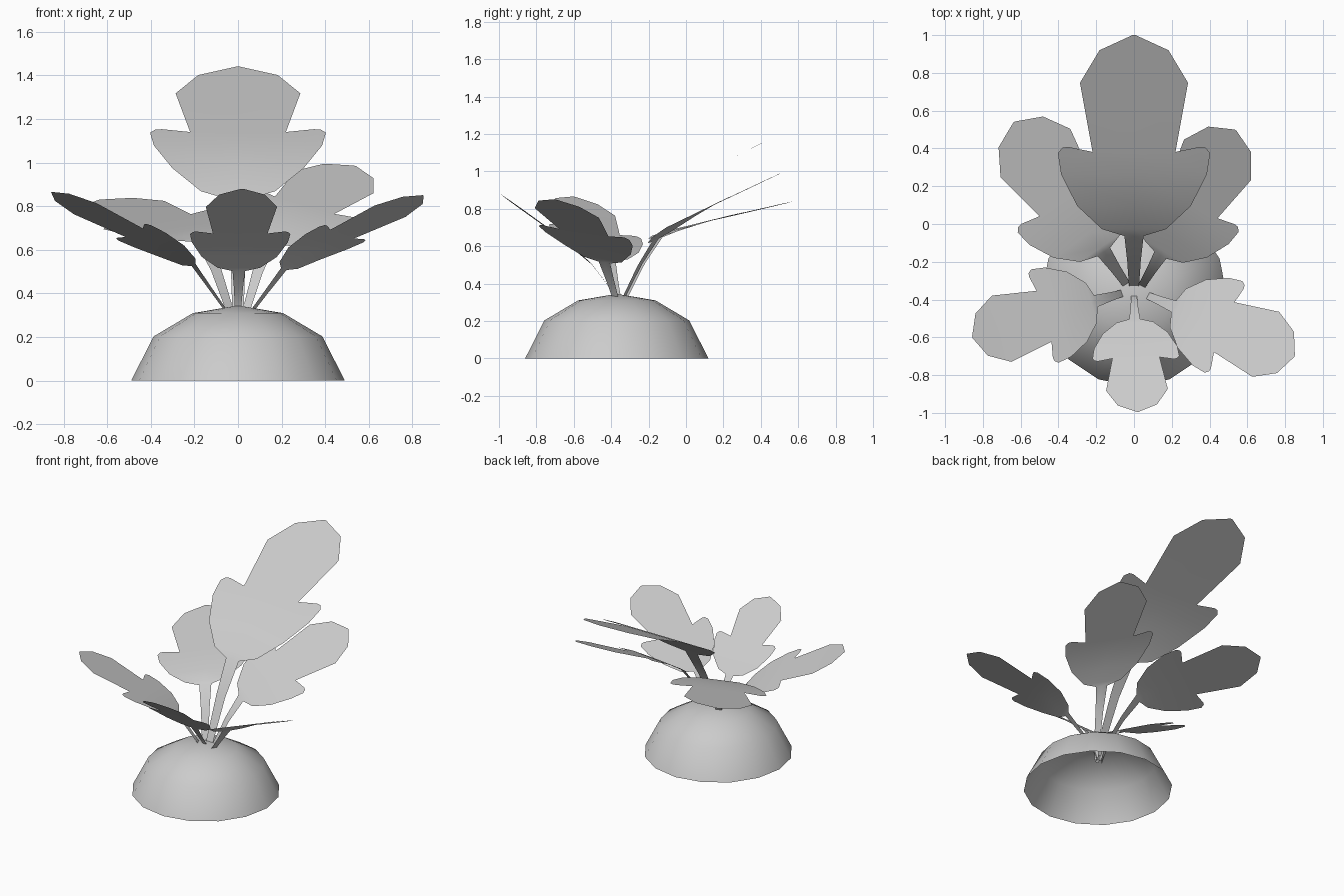
import bpy, math

if "Cube" in bpy.data.objects:
    bpy.data.objects.remove(bpy.data.objects["Cube"])

def add_mesh(name, verts, faces):
    me = bpy.data.meshes.new(name)
    me.from_pydata(verts, [], faces)
    me.update()
    ob = bpy.data.objects.new(name, me)
    bpy.context.collection.objects.link(ob)
    for p in me.polygons:
        p.use_smooth = True
    return ob

# Soil mound: open dome turned from a profile
def mound(cy=-0.37, sides=16):
    verts, faces = [], []
    rings = [(0.49, 0), (0.387, 0.203), (0.207, 0.31)]
    for r, z in rings:
        for i in range(sides):
            a = 2 * math.pi * i / sides
            verts.append((r * math.cos(a), cy + r * math.sin(a), z))
    verts.append((0, cy, 0.345))
    for k in range(len(rings)):
        for i in range(sides):
            a, b = k * sides + i, k * sides + (i + 1) % sides
            if k < len(rings) - 1:
                faces.append((a, b, b + sides, a + sides))
            else:
                faces.append((a, b, len(verts) - 1))
    add_mesh("soil_mound", verts, faces)

# Leaf outline as (distance along, half width), relative to leaf length
LOWER = [(-0.04, 0.012), (0.0, 0.02), (0.1, 0.027), (0.2, 0.038), (0.228, 0.128),
         (0.32, 0.226), (0.445, 0.29)]
NOTCH = (0.535, 0.165)
LOBE = [(0.53, 0.303), (0.552, 0.285), (0.555, 0.262)]
UPPER = [(0.81, 0.215), (0.94, 0.137), (1.0, 0.006)]

def height(profile, s):
    for (s0, z0), (s1, z1) in zip(profile, profile[1:]):
        if s <= s1 or (s1, z1) == profile[-1]:
            return z0 + (z1 - z0) * (s - s0) / (s1 - s0)

# Lobed leaf with stem, following a height profile, rolled about its axis
def leaf(name, root, azimuth, length, profile, roll=0.0, width=None):
    width = width or length
    a = math.radians(azimuth)
    d, p = (math.cos(a), math.sin(a)), (-math.sin(a), math.cos(a))
    verts, faces = [], []

    def point(t, w):
        s, w = t * length, w * width
        verts.append((root[0] + d[0] * s + p[0] * w, root[1] + d[1] * s + p[1] * w,
                      height(profile, s) + roll * w))
        return len(verts) - 1

    rows = [(point(t, -w), point(t, 0), point(t, w)) for t, w in LOWER + [NOTCH] + UPPER]
    for r0, r1 in zip(rows, rows[1:]):
        faces += [(r0[0], r0[1], r1[1], r1[0]), (r0[1], r0[2], r1[2], r1[1])]
    # side lobes
    i = len(LOWER)
    for side, sign in ((0, -1), (2, 1)):
        tips = [point(t, sign * w) for t, w in LOBE]
        f = [rows[i - 1][side]] + tips + [rows[i][side]]
        faces.append(f if sign < 0 else f[::-1])
    for k, f in enumerate(faces):
        faces[k] = tuple(f)[::-1] if k >= 2 * (len(rows) - 1) else tuple(f)
    add_mesh(name, verts, faces)

mound()
leaf("leaf_back", (0, -0.33), 90, 1.33,
     [(-0.053, 0.2), (0, 0.33), (0.12, 0.6), (0.27, 0.84), (0.42, 0.97),
      (0.5, 1.03), (0.68, 1.125), (1.33, 1.44)])
leaf("leaf_back_right", (0.04, -0.33), 59, 0.965,
     [(-0.04, 0.2), (0, 0.33), (0.16, 0.61), (0.38, 0.75), (0.965, 0.985)], 0.25)
leaf("leaf_back_left", (-0.04, -0.32), 124.7, 1.045,
     [(-0.04, 0.2), (0, 0.33), (0.13, 0.55), (0.22, 0.655), (0.4, 0.71), (1.045, 0.83)], -0.14)
leaf("leaf_front_right", (0.05, -0.37), -22.4, 0.865,
     [(-0.035, 0.2), (0, 0.3), (0.17, 0.51), (0.3, 0.6), (0.48, 0.68), (0.865, 0.85)], -0.14)
leaf("leaf_front_left", (-0.04, -0.36), 196.4, 0.85,
     [(-0.035, 0.2), (0, 0.3), (0.17, 0.53), (0.3, 0.61), (0.48, 0.69), (0.85, 0.865)], 0.14)
leaf("leaf_front", (0, -0.38), -88.2, 0.615,
     [(-0.025, 0.2), (0, 0.34), (0.12, 0.5), (0.28, 0.64), (0.615, 0.88)], 0, 0.76)
